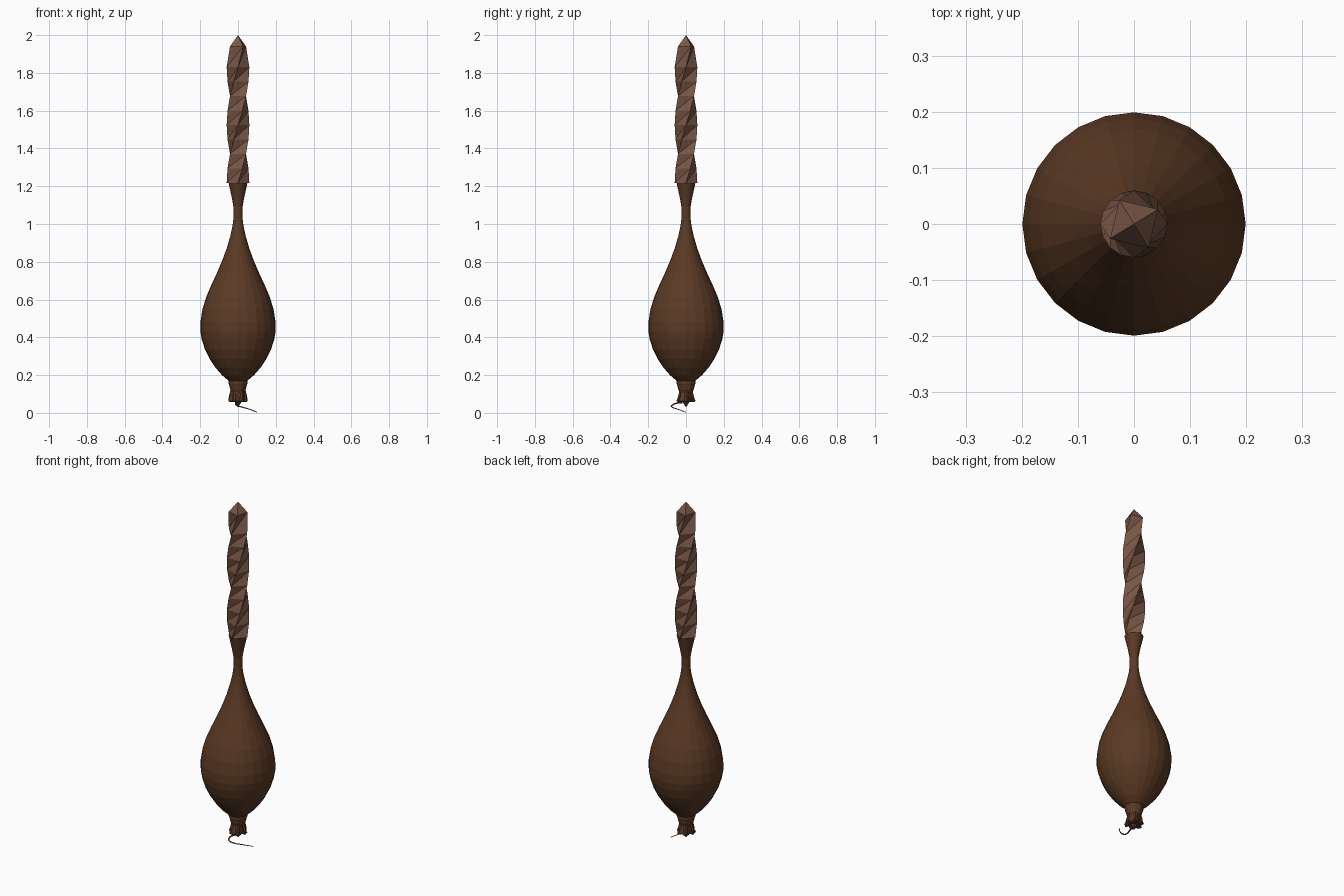
import bpy, bmesh, math
from mathutils import Vector

cube = bpy.data.objects.get("Cube")
if cube:
    bpy.data.objects.remove(cube, do_unlink=True)


def material(name, rgb):
    mat = bpy.data.materials.new(name)
    mat.use_nodes = True
    mat.diffuse_color = (*rgb, 1)
    mat.node_tree.nodes["Principled BSDF"].inputs["Base Color"].default_value = (*rgb, 1)
    return mat


dark = material("dark brown leather", (0.105, 0.042, 0.018))
light = material("light brown wood", (0.20, 0.097, 0.061))


def loft(name, rings, mat, triangulate=False):
    """Skin a list of closed point rings and cap both ends; a one-point ring is a tip."""
    bm = bmesh.new()
    loops = [[bm.verts.new(p) for p in ring] for ring in rings]
    for a, b in zip(loops, loops[1:]):
        n = max(len(a), len(b))
        for i in range(n):
            j = (i + 1) % n
            if len(b) == 1:
                bm.faces.new((a[i], a[j], b[0]))
            elif len(a) == 1:
                bm.faces.new((a[0], b[j], b[i]))
            elif triangulate:
                bm.faces.new((a[i], a[j], b[j]))
                bm.faces.new((a[i], b[j], b[i]))
            else:
                bm.faces.new((a[i], a[j], b[j], b[i]))
    for loop in (loops[0], loops[-1]):
        if len(loop) > 2:
            bm.faces.new(loop)
    bmesh.ops.recalc_face_normals(bm, faces=bm.faces)
    mesh = bpy.data.meshes.new(name)
    bm.to_mesh(mesh)
    bm.free()
    mesh.materials.append(mat)
    obj = bpy.data.objects.new(name, mesh)
    bpy.context.collection.objects.link(obj)
    return obj


def ring(sides, radius, z, turn=0.0, fold=0.0):
    """Points around the axis; fold pulls every second point inward."""
    pts = []
    for i in range(sides):
        a = turn + math.tau * i / sides
        r = radius * (1 - fold * (i % 2))
        pts.append((r * math.cos(a), r * math.sin(a), z))
    return pts


# Teardrop bulb and slim flared neck
profile = [(0.05, 0.17), (0.085, 0.2), (0.12, 0.24), (0.15, 0.285), (0.175, 0.335),
           (0.192, 0.39), (0.199, 0.43), (0.199, 0.48), (0.188, 0.55), (0.168, 0.615),
           (0.142, 0.675), (0.112, 0.74), (0.084, 0.805), (0.06, 0.87), (0.041, 0.935),
           (0.029, 0.99), (0.024, 1.03), (0.024, 1.09), (0.033, 1.14), (0.05, 1.218)]
loft("bulb_and_neck", [ring(24, r, z) for r, z in profile], dark)

# Twisted square shaft with a pointed end
step = math.pi / 8
shaft = [ring(4, 0.06, 1.218 + 0.0765 * k, step * k) for k in range(9)]
shaft += [ring(4, 0.05, 1.94, step * 9.4), [(0, 0, 2.0)]]
loft("twisted_shaft", shaft, light, triangulate=True)

# Collar under the bulb
collar = [(0.034, 0.105), (0.041, 0.125), (0.046, 0.145), (0.05, 0.155), (0.05, 0.175)]
loft("collar", [ring(12, r, z) for r, z in collar], dark)

# Gathered skirt with folds, and the small point beneath it
skirt = [(0.045, 0.058, 0.4), (0.053, 0.064, 0.35), (0.043, 0.085, 0.25), (0.036, 0.12, 0.1)]
loft("gathered_skirt", [ring(12, r, z, 0.26, f) for r, z, f in skirt], dark)
loft("bottom_point", [[(0, 0, 0.03)], ring(8, 0.014, 0.05), ring(8, 0.02, 0.065)], dark)

# Folded strips standing around the skirt
for i in range(6):
    a = math.tau * i / 6
    out = Vector((math.cos(a), math.sin(a), 0))
    side = Vector((-out.y, out.x, 0)) * 0.009
    rings = []
    for r, z in ((0.046, 0.06), (0.043, 0.09), (0.034, 0.122)):
        c = out * r + Vector((0, 0, z))
        rings.append([c - side, c + out * 0.005, c + side, c - out * 0.012])
    loft(f"skirt_strip_{i + 1}", rings, dark)

# Loose curled cord, tapering to its end
points = [(0.0, -0.02, 0.055), (-0.012, -0.055, 0.05), (-0.008, -0.074, 0.04),
          (0.02, -0.074, 0.031), (0.06, -0.045, 0.02), (0.1, 0.0, 0.003)]
curve = bpy.data.curves.new("loose_cord", "CURVE")
curve.dimensions = "3D"
curve.bevel_depth = 0.005
curve.bevel_resolution = 1
curve.resolution_u = 4
curve.use_fill_caps = True
spline = curve.splines.new("BEZIER")
spline.bezier_points.add(len(points) - 1)
for i, (bp, p) in enumerate(zip(spline.bezier_points, points)):
    bp.co = p
    bp.radius = 1 - 0.13 * i
    bp.handle_left_type = bp.handle_right_type = "AUTO"
curve.materials.append(dark)
bpy.context.collection.objects.link(bpy.data.objects.new("loose_cord", curve))
